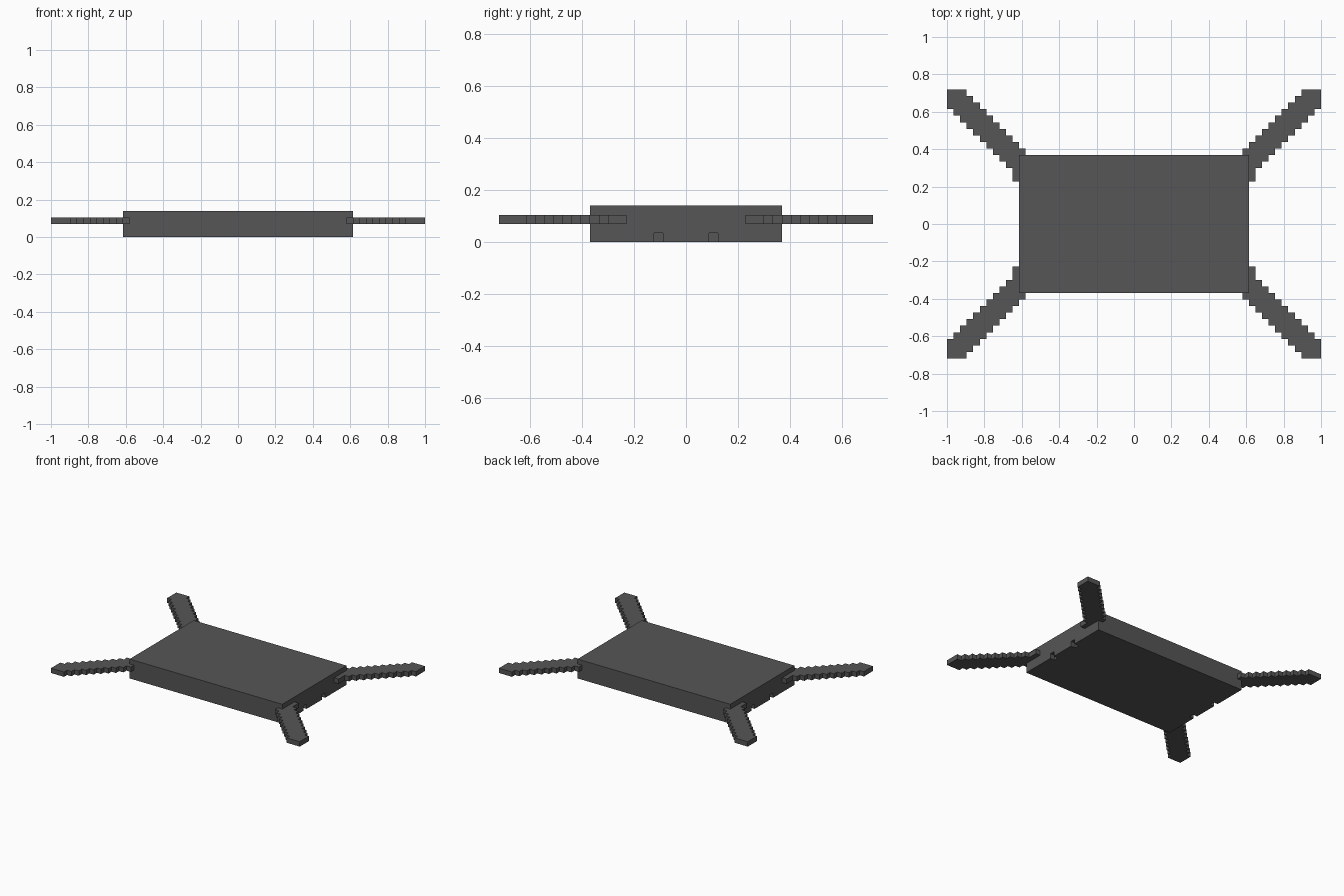
import bpy, bmesh

if "Cube" in bpy.data.objects:
    bpy.data.objects.remove(bpy.data.objects["Cube"])

U = 2 / 57  # one block unit of the model's grid

grey = bpy.data.materials.new("dark grey")
grey.diffuse_color = (0.092, 0.092, 0.092, 1)
grey.use_nodes = True
grey.node_tree.nodes["Principled BSDF"].inputs["Base Color"].default_value = grey.diffuse_color


def prism(name, outline, z0, z1):
    """Extrude a flat outline (in block units) from z0 to z1."""
    bm = bmesh.new()
    face = bm.faces.new([bm.verts.new((x * U, y * U, z0 * U)) for x, y in outline])
    new = bmesh.ops.extrude_face_region(bm, geom=[face])["geom"]
    verts = [v for v in new if isinstance(v, bmesh.types.BMVert)]
    bmesh.ops.translate(bm, verts=verts, vec=(0, 0, (z1 - z0) * U))
    bmesh.ops.recalc_face_normals(bm, faces=bm.faces)
    mesh = bpy.data.meshes.new(name)
    bm.to_mesh(mesh)
    bm.free()
    mesh.materials.append(grey)
    obj = bpy.data.objects.new(name, mesh)
    bpy.context.collection.objects.link(obj)
    return obj


def mirror(obj):
    mod = obj.modifiers.new("mirror", "MIRROR")
    mod.use_axis = (True, True, False)
    mod.use_mirror_merge = False


def rect(x0, x1, y0, y1):
    return [(x0, y0), (x1, y0), (x1, y1), (x0, y1)]


# Flat body slab
body = prism("body", rect(-17.5, 17.5, -10.5, 10.5), 0, 4)

# Small notches in the lower edge of both ends
cutter = prism("notch_cutter", rect(16.5, 18.5, 2.5, 3.5), -1, 1)
mirror(cutter)
cutter.hide_render = True
cutter.hide_viewport = False
cutter.display_type = "WIRE"
cut = body.modifiers.new("notches", "BOOLEAN")
cut.operation = "DIFFERENCE"
cut.solver = "EXACT"
cut.object = cutter

# Stepped diagonal arm: outer staircase, tip, inner staircase, then the body corner
outline = [(17.5, 6.5), (18.5, 6.5)]
for k in range(10):
    outline += [(18.5 + k, 8.5 + k), (19.5 + k, 8.5 + k)]
outline.append((28.5, 20.5))
for k in range(9):
    outline += [(25.5 - k, 20.5 - k), (25.5 - k, 19.5 - k)]
outline += [(16.5, 11.5), (16.5, 10.5), (17.5, 10.5)]
arms = prism("arms", outline, 2, 3)
mirror(arms)
